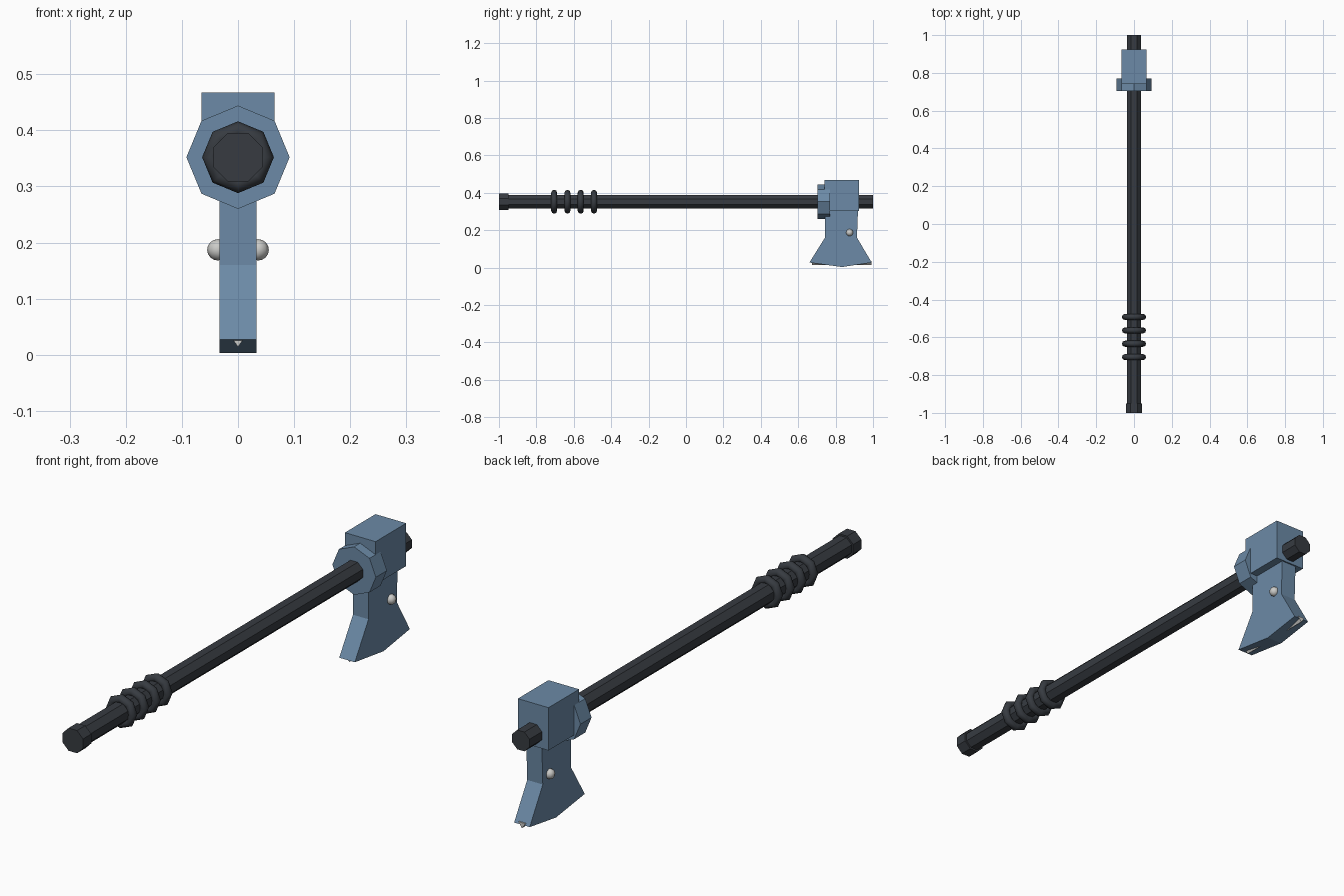
import bpy, bmesh, math
from mathutils import Matrix, Vector

cube = bpy.data.objects.get("Cube")
if cube:
    bpy.data.objects.remove(cube, do_unlink=True)

AXIS_Z = 0.352  # height of the handle axis


def material(name, rgb):
    m = bpy.data.materials.new(name)
    m.use_nodes = True
    m.diffuse_color = (*rgb, 1)
    m.node_tree.nodes["Principled BSDF"].inputs["Base Color"].default_value = (*rgb, 1)
    return m


steel = material("blue steel", (0.15, 0.255, 0.385))
grip = material("dark grip", (0.038, 0.044, 0.053))
silver = material("silver", (0.6, 0.6, 0.58))


def finish(bm, name, mat, smooth=False):
    bmesh.ops.recalc_face_normals(bm, faces=bm.faces)
    mesh = bpy.data.meshes.new(name)
    bm.to_mesh(mesh)
    bm.free()
    mesh.materials.append(mat)
    for p in mesh.polygons:
        p.use_smooth = smooth
    obj = bpy.data.objects.new(name, mesh)
    bpy.context.collection.objects.link(obj)
    return obj


def prism(name, profile, along, start, end, mat):
    """Extrude a closed 2D profile along x (profile y,z) or y (profile x,z)."""
    bm = bmesh.new()
    place = (lambda a, b: (start, a, b)) if along == "x" else (lambda a, b: (a, start, b))
    face = bm.faces.new([bm.verts.new(place(a, b)) for a, b in profile])
    geom = bmesh.ops.extrude_face_region(bm, geom=[face])["geom"]
    step = end - start
    move = Vector((step, 0, 0)) if along == "x" else Vector((0, step, 0))
    bmesh.ops.translate(bm, vec=move, verts=[g for g in geom if isinstance(g, bmesh.types.BMVert)])
    return finish(bm, name, mat)


def octagon(radius, turn=0.0):
    return [(radius * math.cos(math.tau * (i + turn) / 8),
             AXIS_Z + radius * math.sin(math.tau * (i + turn) / 8)) for i in range(8)]


def box(x, z0, z1):
    return [(-x, z0), (x, z0), (x, z1), (-x, z1)]


# Handle and pommel, flats facing the axes
prism("handle", octagon(0.040, 0.5), "y", -0.98, 1.0, grip)
prism("pommel", octagon(0.047, 0.5), "y", -1.0, -0.95, grip)

# Grip rings: a small circle swept round eight corners
for i in range(4):
    y = -0.705 + 0.071 * i
    bm = bmesh.new()
    loops = []
    for s in range(8):
        a = math.tau * s / 8
        loop = []
        for t in range(8):
            b = math.tau * t / 8
            r = 0.048 + 0.016 * math.cos(b)
            loop.append(bm.verts.new((r * math.cos(a), y + 0.016 * math.sin(b),
                                      AXIS_Z + r * math.sin(a))))
        loops.append(loop)
    for s in range(8):
        p, q = loops[s], loops[(s + 1) % 8]
        for t in range(8):
            u = (t + 1) % 8
            bm.faces.new((p[t], p[u], q[u], q[t]))
    finish(bm, f"grip_ring_{i + 1}", grip, smooth=True)

# Head: collar, hammer block and flared blade
prism("head_collar", octagon(0.092), "y", 0.703, 0.77, steel)
prism("head_block", box(0.065, 0.303, 0.467), "y", 0.74, 0.925, steel)
blade = [(0.743, 0.32), (0.743, 0.16), (0.66, 0.027), (0.834, 0.003),
         (0.993, 0.027), (0.914, 0.16), (0.92, 0.32)]
prism("blade", blade, "x", -0.033, 0.033, steel)

# Bright cutting edge set into the underside
prism("cutting_edge", [(-0.015, 0.035), (0, 0.014), (0.015, 0.035)], "y", 0.674, 0.993, silver)

# Rivets either side of the blade
for side, sx in (("right", -1), ("left", 1)):
    bm = bmesh.new()
    bmesh.ops.create_uvsphere(bm, u_segments=8, v_segments=8, radius=0.019,
                              matrix=Matrix.Translation((sx * 0.036, 0.875, 0.187)))
    finish(bm, f"rivet_{side}", silver, smooth=True)
